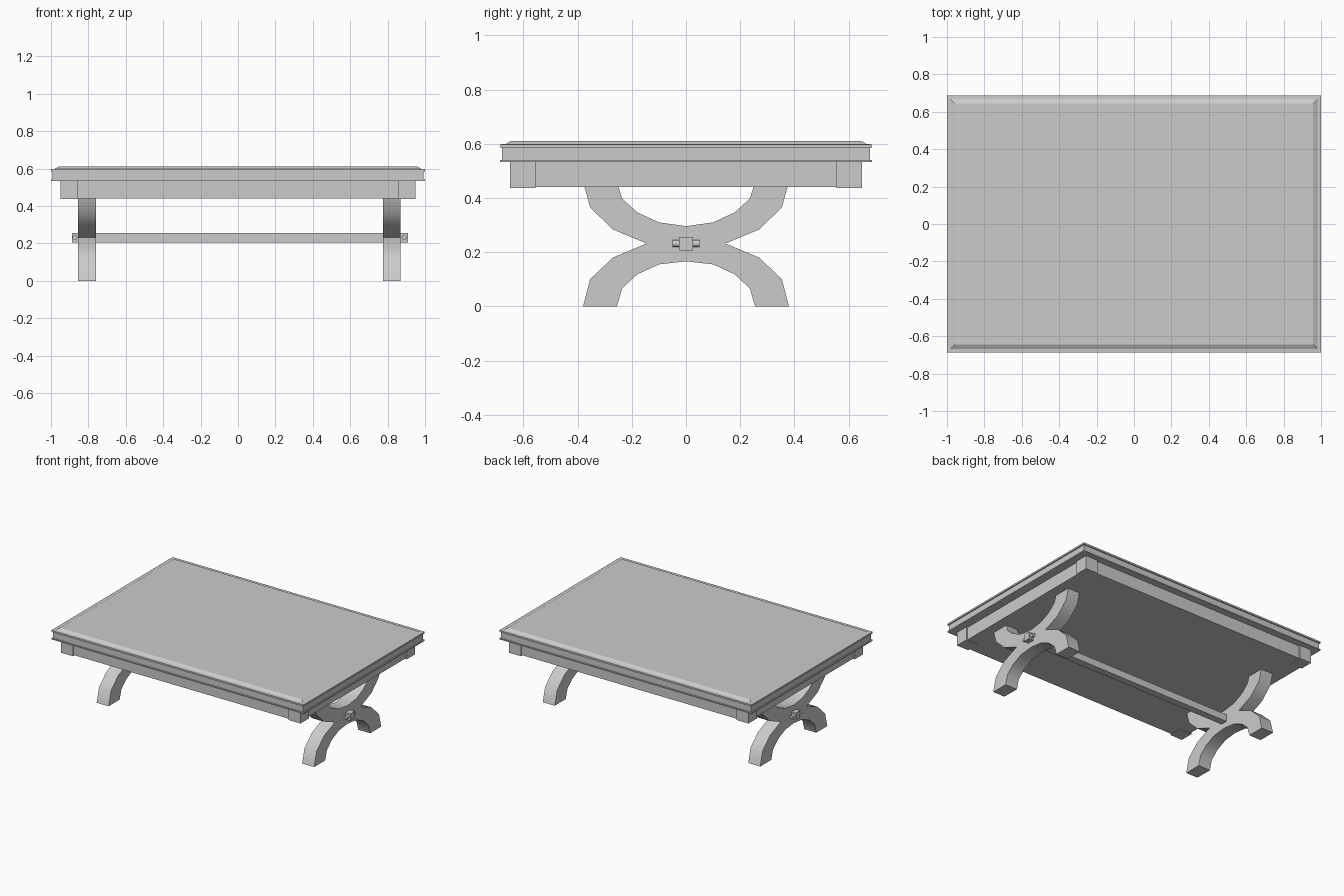
import bpy, bmesh, math

if "Cube" in bpy.data.objects:
    bpy.data.objects.remove(bpy.data.objects["Cube"])


def make_object(name, bm):
    bmesh.ops.recalc_face_normals(bm, faces=bm.faces)
    mesh = bpy.data.meshes.new(name)
    bm.to_mesh(mesh)
    bm.free()
    ob = bpy.data.objects.new(name, mesh)
    bpy.context.collection.objects.link(ob)
    return ob


def box(name, x0, x1, y0, y1, z0, z1):
    bm = bmesh.new()
    bmesh.ops.create_cube(bm, size=1)
    for v in bm.verts:
        v.co.x = x1 if v.co.x > 0 else x0
        v.co.y = y1 if v.co.y > 0 else y0
        v.co.z = z1 if v.co.z > 0 else z0
    return make_object(name, bm)


def smooth(ob, degrees):
    bpy.ops.object.select_all(action='DESELECT')
    ob.select_set(True)
    bpy.context.view_layer.objects.active = ob
    bpy.ops.object.shade_smooth_by_angle(angle=math.radians(degrees))


# Table top: moulded edge profile (inset, z) swept round a rectangle
HX, HY = 1.0, 0.687
edge = [(0, 0.533), (0, 0.541), (0.008, 0.541), (0.008, 0.586),
        (0, 0.586), (0, 0.598), (0.02, 0.599), (0.036, 0.608), (0.042, 0.611)]
bm = bmesh.new()
rings = [[bm.verts.new((sx * (HX - i), sy * (HY - i), z))
          for sx, sy in ((-1, -1), (1, -1), (1, 1), (-1, 1))] for i, z in edge]
for a, b in zip(rings, rings[1:]):
    for k in range(4):
        n = (k + 1) % 4
        bm.faces.new((a[k], a[n], b[n], b[k]))
bm.faces.new(rings[0][::-1])
bm.faces.new(rings[-1])
make_object("table_top", bm)

# Apron under the top, with a block at each corner
box("apron", -0.94, 0.94, -0.64, 0.64, 0.441, 0.535)
for sx in (-1, 1):
    for sy in (-1, 1):
        xs = sorted((sx * 0.855, sx * 0.95))
        ys = sorted((sy * 0.555, sy * 0.65))
        box("corner_block", *xs, *ys, 0.437, 0.535)

# Curved X trestles: half of the outline, mirrored in y
outer = [(0.38, 0), (0.354, 0.10), (0.27, 0.18), (0.146, 0.232),
         (0.27, 0.284), (0.354, 0.365), (0.38, 0.46)]
upper_inner = [(0.255, 0.46), (0.236, 0.398), (0.18, 0.347), (0.10, 0.31), (0, 0.296)]
lower_inner = [(0, 0.166), (0.10, 0.155), (0.18, 0.118), (0.236, 0.066), (0.255, 0)]
right = outer + upper_inner
left = [(-y, z) for y, z in right[-2::-1]]
outline = right + left + [(-y, z) for y, z in lower_inner[:0:-1]] + lower_inner
# Restore order of the left inner lower curve: foot to centre
n_lower = len(lower_inner)
outline = right + left + [(-y, z) for y, z in reversed(lower_inner[1:])] + lower_inner
for x0, x1, side in ((-0.855, -0.76, "left"), (0.775, 0.87, "right")):
    bm = bmesh.new()
    face = bm.faces.new([bm.verts.new((x0, y, z)) for y, z in outline])
    ext = bmesh.ops.extrude_face_region(bm, geom=[face], use_keep_orig=True)
    for g in ext["geom"]:
        if isinstance(g, bmesh.types.BMVert):
            g.co.x = x1
    bmesh.ops.triangulate(bm, faces=[f for f in bm.faces if len(f.verts) > 4])
    smooth(make_object(side + "_trestle", bm), 38)

# Stretcher passing through both trestles
box("stretcher", -0.888, 0.908, -0.025, 0.025, 0.206, 0.256)

# Locking pins through the stretcher ends
for x in (-0.872, 0.888):
    bm = bmesh.new()
    bmesh.ops.create_cone(bm, cap_ends=True, segments=12,
                          radius1=0.013, radius2=0.013, depth=0.1)
    pin = make_object("locking_pin", bm)
    pin.rotation_euler.x = math.pi / 2
    pin.location = (x, 0, 0.232)
    smooth(pin, 40)
